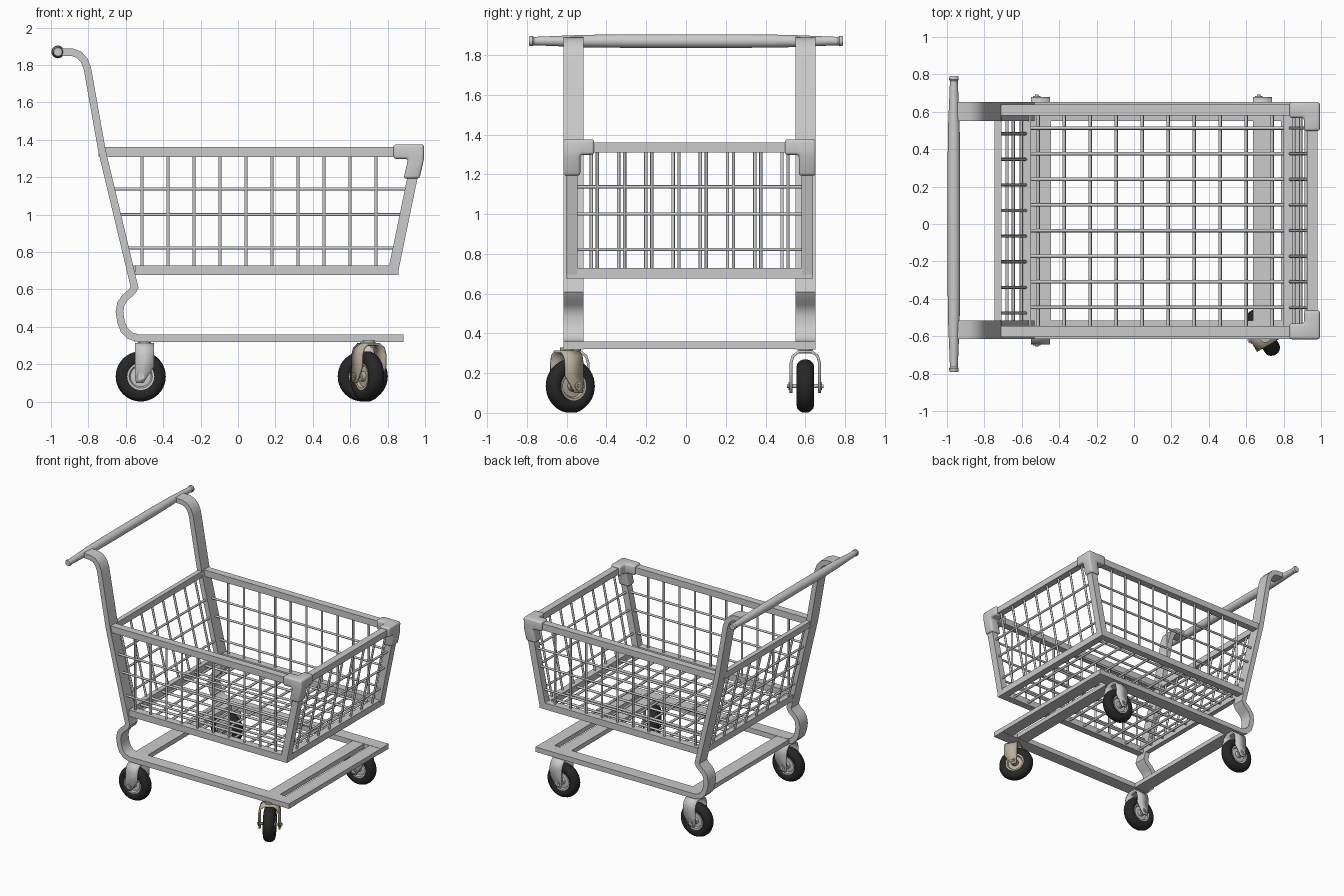
import bpy, bmesh, math
from mathutils import Vector, Matrix

if "Cube" in bpy.data.objects:
    bpy.data.objects.remove(bpy.data.objects["Cube"])

C = 0.018          # centre line of frame and basket in y
HALF = 0.592       # half width of the basket walls


def material(name, col):
    m = bpy.data.materials.new(name)
    m.diffuse_color = (*col, 1)
    m.use_nodes = True
    m.node_tree.nodes["Principled BSDF"].inputs["Base Color"].default_value = m.diffuse_color
    return m


RUBBER = material("black_rubber", (0.02, 0.02, 0.02))
TAN = material("tan_metal", (0.50, 0.44, 0.34))


def finish(bm, name, mat=None, matrix=None, angle=35):
    bmesh.ops.remove_doubles(bm, verts=bm.verts, dist=1e-5)
    bmesh.ops.recalc_face_normals(bm, faces=bm.faces)
    me = bpy.data.meshes.new(name)
    bm.to_mesh(me)
    bm.free()
    me.shade_smooth()
    me.set_sharp_from_angle(angle=math.radians(angle))
    ob = bpy.data.objects.new(name, me)
    bpy.context.collection.objects.link(ob)
    if mat:
        me.materials.append(mat)
    if matrix:
        ob.matrix_world = matrix
    return ob


def ribbon(name, path, half, yc, width):
    """Flat bar following an (x, z) path, with a given width in y."""
    pts = [Vector(p) for p in path]
    bm = bmesh.new()
    rings = []
    for i, p in enumerate(pts):
        a = (p - pts[i - 1]).normalized() if i else (pts[1] - p).normalized()
        b = (pts[i + 1] - p).normalized() if i < len(pts) - 1 else a
        t = (a + b).normalized()
        n = Vector((-t.y, t.x)) * half / max(t.dot(a), 0.6)
        rings.append([bm.verts.new((p.x + s * n.x, yc + w * width / 2, p.y + s * n.y))
                      for s, w in ((1, 1), (1, -1), (-1, -1), (-1, 1))])
    for r, q in zip(rings, rings[1:]):
        for k in range(4):
            bm.faces.new((r[k], r[(k + 1) % 4], q[(k + 1) % 4], q[k]))
    bm.faces.new(rings[0])
    bm.faces.new(rings[-1])
    return finish(bm, name)


def lathe(name, profile, mat=None, matrix=None, segs=32, closed=False):
    """Turn an (radius, y) profile around the y axis."""
    bm = bmesh.new()
    rings = []
    for i in range(segs):
        a = 2 * math.pi * i / segs
        rings.append([bm.verts.new((r * math.cos(a), y, r * math.sin(a))) for r, y in profile])
    n = len(profile)
    for i in range(segs):
        p, q = rings[i], rings[(i + 1) % segs]
        for k in range(n if closed else n - 1):
            bm.faces.new((p[k], p[(k + 1) % n], q[(k + 1) % n], q[k]))
    return finish(bm, name, mat, matrix)


def mirrored(half):
    return half + [(r, -y) for r, y in reversed(half) if y != 0]


def wires(name, segments, r=0.0085):
    bm = bmesh.new()
    for a, b in segments:
        a, b = Vector(a), Vector(b)
        rot = (b - a).to_track_quat('Z', 'Y').to_matrix().to_4x4()
        bmesh.ops.create_cone(bm, cap_ends=True, segments=8, radius1=r, radius2=r,
                              depth=(b - a).length,
                              matrix=Matrix.Translation((a + b) / 2) @ rot)
    return finish(bm, name, angle=50)


def rear_x(z):
    return -0.727 + (1.34 - z) * 0.239


def front_x(z):
    return 0.83 + (z - 0.70) * 0.206


# Side frames: handle bend, slanted post, S-curve and base rail in one bar
side_path = [(-0.945, 1.87), (-0.885, 1.868), (-0.85, 1.855), (-0.822, 1.825), (-0.805, 1.78),
             (-0.727, 1.34), (-0.559, 0.636), (-0.553, 0.612), (-0.567, 0.588), (-0.604, 0.556),
             (-0.626, 0.524), (-0.634, 0.481), (-0.626, 0.428), (-0.61, 0.385),
             (-0.578, 0.353), (-0.535, 0.34), (0.885, 0.34)]
for s, side in ((-1, "right"), (1, "left")):
    ribbon(side + "_side_frame", side_path, 0.02, C + s * 0.5835, 0.1)
    y = C + s * HALF
    ribbon(side + "_basket_top_rail", [(-0.715, 1.335), (0.96, 1.335)], 0.026, y, 0.058)
    ribbon(side + "_basket_bottom_rail", [(-0.55, 0.703), (0.857, 0.703)], 0.026, y, 0.058)
    ribbon(side + "_basket_front_upright", [(0.828, 0.69), (0.96, 1.33)], 0.027, y, 0.058)

# Cross bars of base and basket
for name, x0, x1, z, h in (("base_rear_bar", -0.555, -0.445, 0.34, 0.018),
                           ("base_caster_bar", 0.635, 0.735, 0.34, 0.018),
                           ("base_front_bar", 0.785, 0.885, 0.34, 0.018),
                           ("basket_front_top_bar", 0.925, 0.98, 1.335, 0.025),
                           ("basket_front_bottom_bar", 0.80, 0.857, 0.703, 0.026),
                           ("basket_rear_top_bar", -0.745, -0.708, 1.335, 0.025),
                           ("basket_rear_bottom_bar", -0.59, -0.55, 0.703, 0.026)):
    ribbon(name, [(x0, z), (x1, z)], h, C, 1.13)

# Push handle with tapered, knobbed ends
lathe("push_handle", mirrored([(0, -0.79), (0.022, -0.79), (0.026, -0.783), (0.026, -0.772),
                               (0.021, -0.765), (0.022, -0.74), (0.031, -0.52), (0.034, -0.3)]),
      matrix=Matrix.Translation((-0.963, 0, 1.87)))

# Basket wire mesh
xs = [-0.513 + 0.139 * i for i in range(10)]
ys = [0.513 - 0.137 * i for i in range(8)]
levels = (1.137, 1.0, 0.822)
lo, hi = 0.71, 1.33
for s, side in ((-1, "right"), (1, "left")):
    y = C + s * HALF
    wires(side + "_basket_wires",
          [((x, y, lo), (x, y, hi)) for x in xs] +
          [((rear_x(z), y, z), (front_x(z), y, z)) for z in levels])
for name, fx, shift in (("front_basket_wires", front_x, 0), ("rear_basket_wires", rear_x, -0.03)):
    wires(name,
          [((fx(lo), y + shift, lo), (fx(hi), y + shift, hi)) for y in ys] +
          [((fx(z), C - HALF, z), (fx(z), C + HALF, z)) for z in levels])
wires("basket_floor_wires",
      [((-0.56, y, 0.71), (0.82, y, 0.71)) for y in ys] +
      [((x, C - HALF, 0.698), (x, C + HALF, 0.698)) for x in xs], 0.0095)

# Rounded three-armed caps on the front top corners
for s, side in ((-1, "right"), (1, "left")):
    bm = bmesh.new()
    bmesh.ops.create_cube(bm, size=1)
    bmesh.ops.scale(bm, vec=(0.085, 0.085, 0.078), verts=bm.verts)
    bmesh.ops.translate(bm, vec=(0.952, 0.592, 1.337), verts=bm.verts)
    for d, move in (((-1, 0, 0), (-0.078, 0, 0)), ((0, -1, 0), (0, -0.07, 0)),
                    ((0, 0, -1), (-0.024, 0, -0.105))):
        bm.normal_update()
        face = max(bm.faces, key=lambda f: f.normal.dot(Vector(d)))
        new = bmesh.ops.extrude_discrete_faces(bm, faces=[face])["faces"][0]
        bmesh.ops.translate(bm, vec=move, verts=new.verts)
    bmesh.ops.bevel(bm, geom=bm.edges[:], offset=0.014, segments=3, profile=0.5,
                    affect='EDGES', clamp_overlap=True)
    for v in bm.verts:
        v.co.y = C + s * v.co.y
    finish(bm, side + "_corner_cap", angle=45)


# Casters: arched fork, axle, hub and tyre around the wheel centre
def caster(name, x, y, heading=0.0, metal=None):
    m = Matrix.Translation((x, y, 0.135)) @ Matrix.Rotation(heading, 4, 'Z')
    lathe(name + "_tyre", mirrored([(0.066, -0.03), (0.074, -0.036), (0.095, -0.044),
                                    (0.114, -0.04), (0.127, -0.027), (0.134, -0.01)]),
          RUBBER, m, 40, True)
    lathe(name + "_hub", mirrored([(0, -0.045), (0.025, -0.045), (0.028, -0.022),
                                   (0.055, -0.02), (0.062, -0.034), (0.075, -0.035)]), metal, m)
    lathe(name + "_axle", mirrored([(0, -0.092), (0.009, -0.092), (0.009, -0.085), (0.02, -0.085),
                                    (0.02, -0.074), (0.01, -0.074)]), metal, m, 12)
    bm = bmesh.new()
    half = [(0.072, -0.035, -0.025, 0.015), (0.072, -0.01, -0.03, 0.03), (0.072, 0.05, -0.032, 0.07),
            (0.072, 0.115, -0.032, 0.072), (0.062, 0.15, -0.032, 0.072), (0.035, 0.172, -0.032, 0.072)]
    rows = [(-a, *r) for a, *r in half] + half[::-1]
    rows = [(bm.verts.new((x0, a, z)), bm.verts.new((x1, a, z))) for a, z, x0, x1 in rows]
    for p, q in zip(rows, rows[1:]):
        bm.faces.new((p[0], p[1], q[1], q[0]))
    fork = finish(bm, name + "_fork", metal, m)
    sol = fork.modifiers.new("thickness", 'SOLIDIFY')
    sol.thickness = 0.014
    sol.offset = 0
    # Stem joining the fork to the base rail
    lathe(name + "_stem", [(0, -0.015), (0.035, -0.015), (0.035, 0.015), (0, 0.015)], metal,
          m @ Matrix.Translation((0.02, 0, 0.178)) @ Matrix.Rotation(math.pi / 2, 4, 'X'), 16)


caster("rear_right_caster", -0.52, C - 0.582)
caster("rear_left_caster", -0.52, C + 0.582)
caster("front_left_caster", 0.667, C + 0.582)
caster("front_right_caster", 0.69, -0.582, math.radians(-60), TAN)
